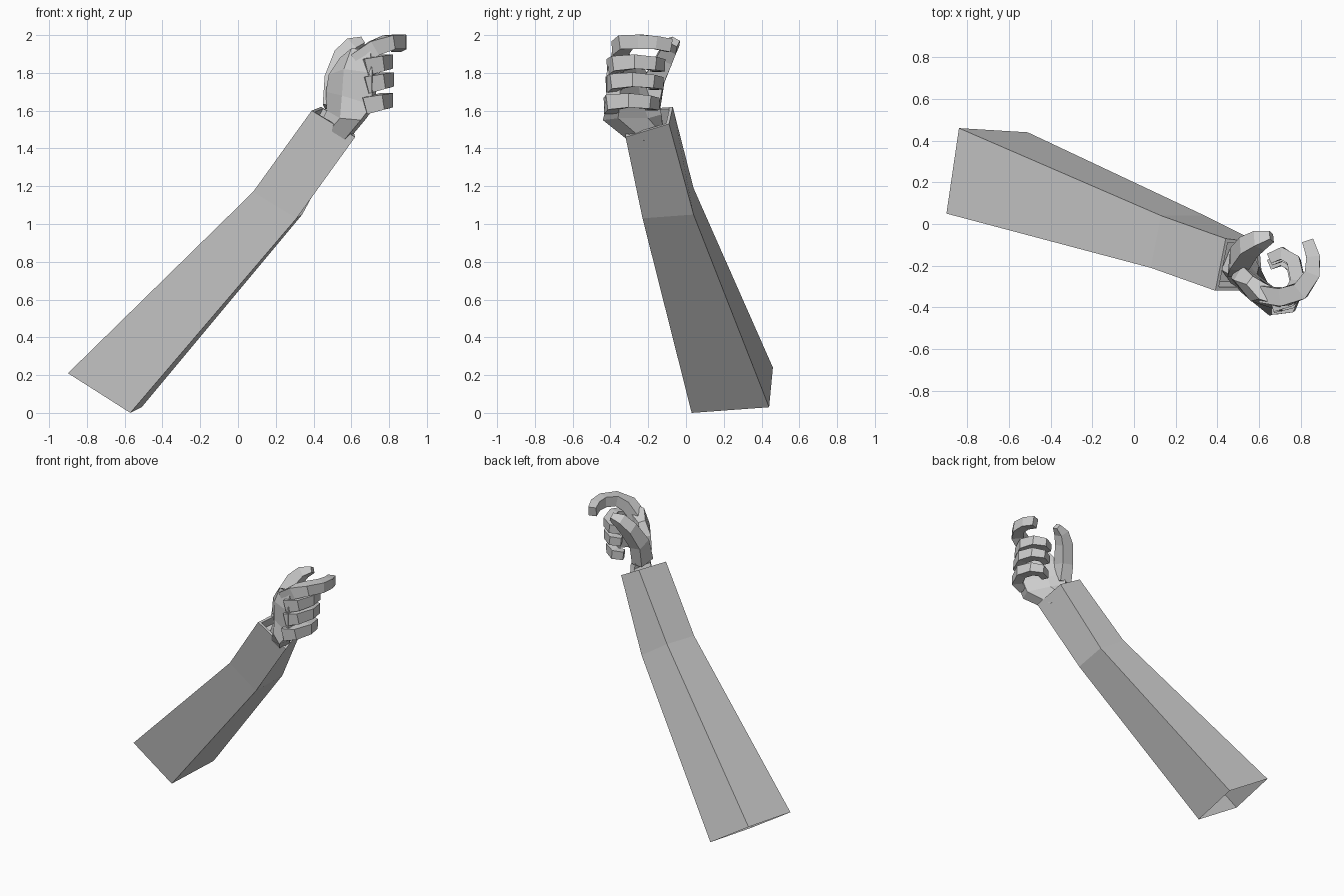
import bpy, bmesh
from mathutils import Vector


def loft(name, rings, cap_start=True, cap_end=True):
    """Skin a list of equal-length rings into a flat-shaded object."""
    bm = bmesh.new()
    vs = [[bm.verts.new(p) for p in r] for r in rings]
    n = len(rings[0])
    for a, b in zip(vs, vs[1:]):
        for i in range(n):
            j = (i + 1) % n
            bm.faces.new((a[i], a[j], b[j], b[i]))
    if cap_start:
        bm.faces.new(vs[0][::-1])
    if cap_end:
        bm.faces.new(vs[-1])
    bmesh.ops.recalc_face_normals(bm, faces=bm.faces)
    me = bpy.data.meshes.new(name)
    bm.to_mesh(me)
    bm.free()
    ob = bpy.data.objects.new(name, me)
    bpy.context.collection.objects.link(ob)
    return ob


def digit(name, path, widths, heights, up=(0, 0, 1)):
    """Square-section finger following a bent path."""
    pts = [Vector(p) for p in path]
    rings = []
    for i, p in enumerate(pts):
        t = (pts[min(i + 1, len(pts) - 1)] - pts[max(i - 1, 0)]).normalized()
        n = t.cross(Vector(up)).normalized()
        s = n.cross(t).normalized()
        w, h = widths[i] / 2, heights[i] / 2
        rings.append([p + n * w * a + s * h * b
                      for a, b in ((-1, -1), (1, -1), (1, 1), (-1, 1))])
    return loft(name, rings)


def shrink(ring, f, shift=(0, 0, 0)):
    c = sum(ring, Vector()) / len(ring)
    return [c + (p - c) * f + Vector(shift) for p in ring]


# Sleeve: open at the bottom, bent at the elbow, recessed cuff at the wrist
hem = [(-.9, .05, .21), (-.57, .03, 0), (-.51, .44, .03), (-.84, .46, .24)]
elbow = [(.08, -.21, 1.17), (.31, -.23, 1.03), (.34, .04, 1.05), (.13, .04, 1.19)]
cuff = [Vector(p) for p in ((.39, -.32, 1.6), (.62, -.32, 1.46),
                            (.6, -.09, 1.53), (.44, -.07, 1.62))]
loft("sleeve", [hem, elbow, cuff, shrink(cuff, .86),
                shrink(cuff, .8, (-.05, .02, -.08))], cap_start=False)

# Palm and wrist: order is thumb edge, back, heel/knuckle, inner knuckle, inner palm, web
palm = [
    [(.42, -.22, 1.50), (.47, -.29, 1.48), (.55, -.29, 1.43),
     (.58, -.22, 1.44), (.55, -.12, 1.47), (.46, -.12, 1.51)],
    [(.47, -.25, 1.60), (.54, -.35, 1.56), (.65, -.44, 1.55),
     (.68, -.36, 1.56), (.60, -.20, 1.56), (.52, -.13, 1.58)],
    [(.465, -.26, 1.70), (.55, -.36, 1.68), (.71, -.42, 1.63),
     (.73, -.35, 1.63), (.59, -.24, 1.66), (.51, -.15, 1.68)],
    [(.48, -.27, 1.79), (.56, -.37, 1.82), (.71, -.42, 1.80),
     (.73, -.35, 1.80), (.60, -.26, 1.80), (.52, -.20, 1.79)],
    [(.54, -.29, 1.88), (.60, -.36, 1.93), (.70, -.39, 1.92),
     (.72, -.33, 1.90), (.62, -.28, 1.88), (.57, -.25, 1.87)],
]
loft("palm", palm)

# Thumb rises from the wrist and hooks over at the top
digit("thumb",
      [(.50, -.20, 1.62), (.505, -.17, 1.76), (.55, -.11, 1.88), (.60, -.08, 1.94), (.66, -.06, 1.965)],
      [.12, .11, .09, .08, .045], [.09, .09, .09, .07, .04], up=(-.8, .2, .5))

# Index finger reaches forward in an open hook
digit("index_finger",
      [(.63, -.34, 1.86), (.72, -.35, 1.93), (.80, -.32, 1.962),
       (.855, -.24, 1.965), (.86, -.16, 1.96), (.835, -.085, 1.945)],
      [.08, .085, .085, .075, .065, .055], [.09, .085, .075, .075, .07, .07])

# Three curled fingers stacked below it
for name, z, dx, dy in (("middle_finger", 1.85, 0, .0),
                        ("ring_finger", 1.755, .005, -.01),
                        ("little_finger", 1.645, .0, -.03)):
    digit(name,
          [(.67 + dx, -.38 + dy / 2, z - .02), (.745 + dx, -.36 + dy, z),
           (.785 + dx, -.27 + dy, z + .01), (.765 + dx, -.175 + dy, z),
           (.71 + dx, -.14 + dy, z - .01), (.65 + dx, -.165 + dy, z - .015)],
          [.08, .075, .07, .065, .06, .05], [.09, .08, .075, .07, .065, .06])
